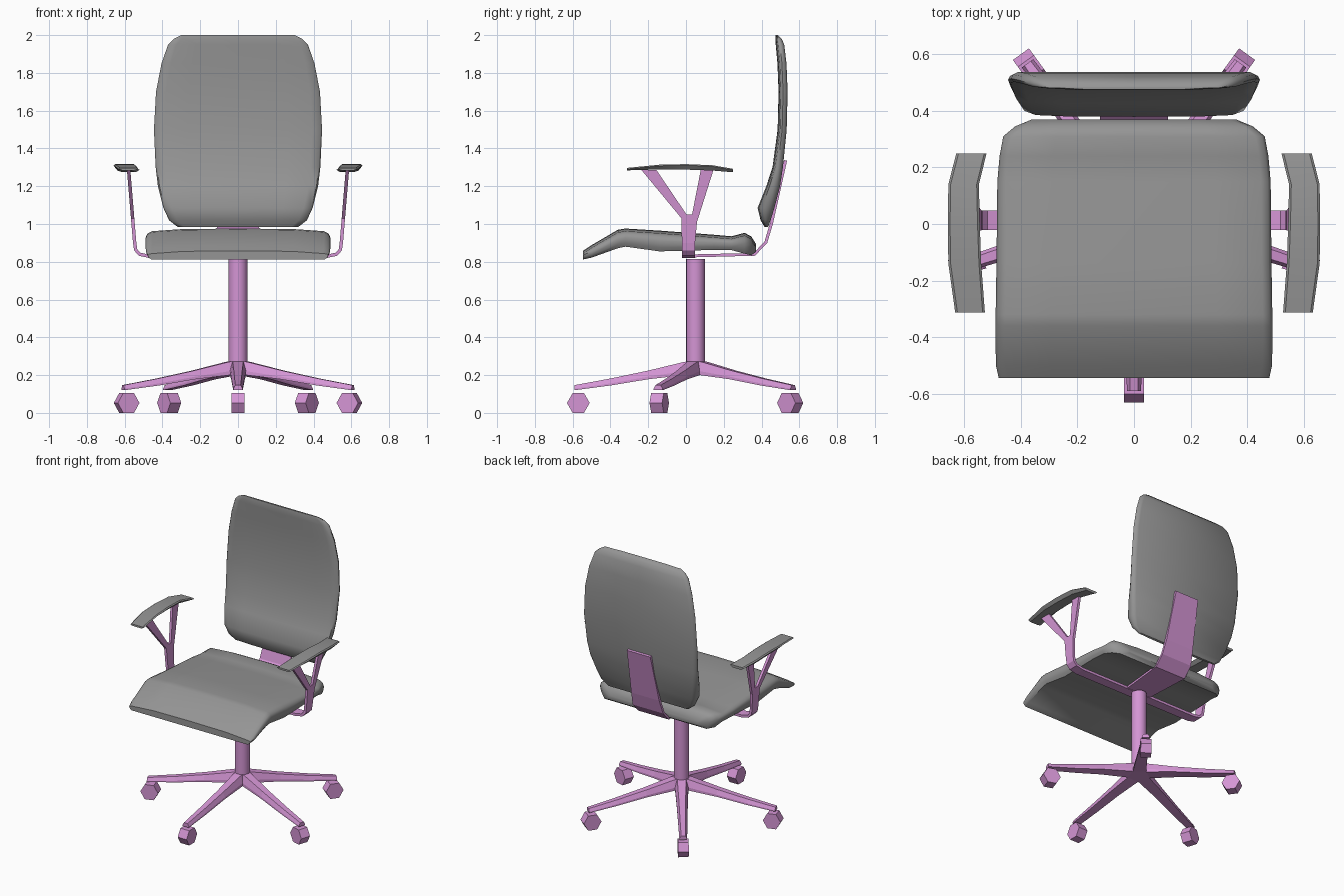
import bpy, bmesh, math
from mathutils import Matrix, Vector

if "Cube" in bpy.data.objects:
    bpy.data.objects.remove(bpy.data.objects["Cube"])


def material(name, rgb):
    m = bpy.data.materials.new(name)
    m.diffuse_color = (*rgb, 1)
    m.use_nodes = True
    m.node_tree.nodes["Principled BSDF"].inputs["Base Color"].default_value = m.diffuse_color
    return m


GREY = material("grey upholstery", (0.30, 0.30, 0.30))
PINK = material("orchid frame", (0.66, 0.30, 0.66))


def finish(name, bm, mat, smooth=None):
    bmesh.ops.recalc_face_normals(bm, faces=bm.faces)
    me = bpy.data.meshes.new(name)
    bm.to_mesh(me)
    bm.free()
    me.materials.append(mat)
    ob = bpy.data.objects.new(name, me)
    bpy.context.collection.objects.link(ob)
    if smooth:
        bpy.ops.object.select_all(action='DESELECT')
        ob.select_set(True)
        bpy.context.view_layer.objects.active = ob
        bpy.ops.object.shade_smooth_by_angle(angle=math.radians(smooth))
    return ob


def loft(bm, rings):
    """Skin a list of equal-length closed rings and cap both ends."""
    vs = [[bm.verts.new(p) for p in r] for r in rings]
    n = len(vs[0])
    for a, b in zip(vs, vs[1:]):
        for i in range(n):
            j = (i + 1) % n
            bm.faces.new((a[i], a[j], b[j], b[i]))
    bm.faces.new(vs[0])
    bm.faces.new(vs[-1])


def cushion_section(w, hi, lo, dome, edge_hi, edge_lo):
    """Closed (across, depth) section: hi side slightly domed, rounded sides."""
    t = hi - lo
    half = [(edge_lo * w, lo), (0.985 * w, lo + 0.2 * t), (w, lo + 0.5 * t),
            (0.98 * w, hi - 0.2 * t - dome * 0.5), (edge_hi * w, hi - dome), (0.6 * w, hi - dome * 0.2)]
    return half + [(0, hi)] + [(-x, z) for x, z in reversed(half)] + [(0, lo)]


# Seat: y, top, bottom, half width
seat = [(-0.545, 0.858, 0.812, 0.478), (-0.50, 0.888, 0.822, 0.488), (-0.36, 0.970, 0.872, 0.490),
        (-0.32, 0.976, 0.880, 0.489), (-0.14, 0.965, 0.855, 0.486), (0.15, 0.943, 0.863, 0.483),
        (0.24, 0.935, 0.862, 0.475), (0.31, 0.953, 0.843, 0.462), (0.345, 0.935, 0.834, 0.42),
        (0.37, 0.895, 0.852, 0.36)]
bm = bmesh.new()
loft(bm, [[(x, y, z) for x, z in cushion_section(w, t, b, 0.014, 0.93, 0.96)]
          for y, t, b, w in seat])
finish("seat", bm, GREY, 50)

# Backrest: z, front y, back y, half width
back = [(0.985, 0.415, 0.435, 0.32), (1.02, 0.395, 0.448, 0.365), (1.085, 0.379, 0.468, 0.395),
        (1.20, 0.425, 0.498, 0.424), (1.30, 0.458, 0.513, 0.436), (1.50, 0.485, 0.533, 0.445),
        (1.70, 0.490, 0.538, 0.434), (1.85, 0.484, 0.532, 0.405), (1.95, 0.475, 0.520, 0.37),
        (1.98, 0.473, 0.507, 0.34), (2.0, 0.475, 0.487, 0.30)]
bm = bmesh.new()
loft(bm, [[(x, -d, z) for x, d in cushion_section(w, -f, -b, 0.006, 0.88, 0.94)]
          for z, f, b, w in back])
finish("backrest", bm, GREY, 50)

# Back support strip: y, z, half width, thickness direction (y, z)
strip = [(-0.02, 0.822, 0.09, 0, 1), (0.365, 0.832, 0.12, -0.4, 0.9),
         (0.43, 0.90, 0.12, -0.9, 0.4), (0.46, 1.00, 0.11, -1, 0.2), (0.535, 1.335, 0.092, -1, 0.2)]
bm = bmesh.new()
loft(bm, [[(-w, y, z), (w, y, z), (w, y + 0.016 * a, z + 0.016 * b), (-w, y + 0.016 * a, z + 0.016 * b)]
          for y, z, w, a, b in strip])
finish("back_support", bm, PINK)

# Cross bar under the seat that bends up at both sides into the arm stems
half = [(0.47, 0.820, 0, 1), (0.525, 0.832, -0.4, 0.9), (0.55, 0.86, -0.9, 0.4), (0.556, 0.90, -1, 0.1)]
path = [(-x, z, -a, b) for x, z, a, b in reversed(half)] + half
bm = bmesh.new()
loft(bm, [[(x, -0.022, z), (x, 0.048, z), (x + 0.018 * a, 0.048, z + 0.018 * b),
           (x + 0.018 * a, -0.022, z + 0.018 * b)] for x, z, a, b in path])
finish("arm_cross_bar", bm, PINK)

# Y-shaped arm supports (y, z outline) and curved arm pads, on both sides
fork = [(-0.022, 0.90), (0.048, 0.90), (0.058, 1.01), (0.145, 1.285), (0.078, 1.285),
        (0.032, 1.05), (0.003, 1.05), (-0.156, 1.285), (-0.235, 1.285), (-0.024, 1.03)]
# pad: y, inner x, outer x, bottom, top
pad = [(-0.312, 0.527, 0.632, 1.284, 1.297), (-0.14, 0.540, 0.656, 1.289, 1.314),
       (0.0, 0.545, 0.658, 1.288, 1.317), (0.14, 0.548, 0.656, 1.283, 1.311),
       (0.25, 0.521, 0.628, 1.274, 1.292)]
for side, s in (("left", -1), ("right", 1)):
    bm = bmesh.new()
    loft(bm, [[(s * (0.556 + (z - 0.9) * 0.083 - t), y, z) for y, z in fork] for t in (0, 0.018)])
    finish(side + "_arm_support", bm, PINK)
    bm = bmesh.new()
    loft(bm, [[(s * (i + 0.022), y, b), (s * (o - 0.018), y, b), (s * o, y, t - 0.006),
               (s * (o - 0.008), y, t), (s * (i + 0.008), y, t), (s * i, y, t - 0.006)]
              for y, i, o, b, t in pad])
    finish(side + "_arm_pad", bm, GREY, 30)

# Central column
CENTRE = Vector((0, 0.05, 0))
bm = bmesh.new()
bmesh.ops.create_cone(bm, cap_ends=True, segments=16, radius1=0.05, radius2=0.05, depth=0.61,
                      matrix=Matrix.Translation(CENTRE + Vector((0, 0, 0.51))))
finish("column", bm, PINK, 40)

# Five-legged base and casters: legs follow radius, top, bottom, half width top, half width bottom
leg = [(0.0, 0.277, 0.20, 0.030, 0.045), (0.06, 0.270, 0.20, 0.028, 0.043),
       (0.25, 0.224, 0.178, 0.022, 0.036), (0.45, 0.182, 0.145, 0.018, 0.030),
       (0.64, 0.147, 0.120, 0.014, 0.025)]
base = bmesh.new()
for k in range(5):
    turn = Matrix.Translation(CENTRE) @ Matrix.Rotation(math.radians(-90 + 72 * k), 4, 'Z')
    loft(base, [[turn @ Vector(p) for p in ((r, -b, lo), (r, b, lo), (r, b, lo + 0.3 * (hi - lo)), (r, a, hi),
                                            (r, -a, hi), (r, -b, lo + 0.3 * (hi - lo)))]
                for r, hi, lo, a, b in leg])
    # Hexagonal wheel, axle across the leg
    bm = bmesh.new()
    hexagon = [(0.62 + 0.06 * math.cos(i * math.pi / 3), 0.0525 + 0.0606 * math.sin(i * math.pi / 3))
               for i in range(6)]
    loft(bm, [[turn @ Vector((r, t, z)) for r, z in hexagon] for t in (-0.035, 0.035)])
    finish(f"caster_{k + 1}", bm, PINK)
finish("star_base", base, PINK)
